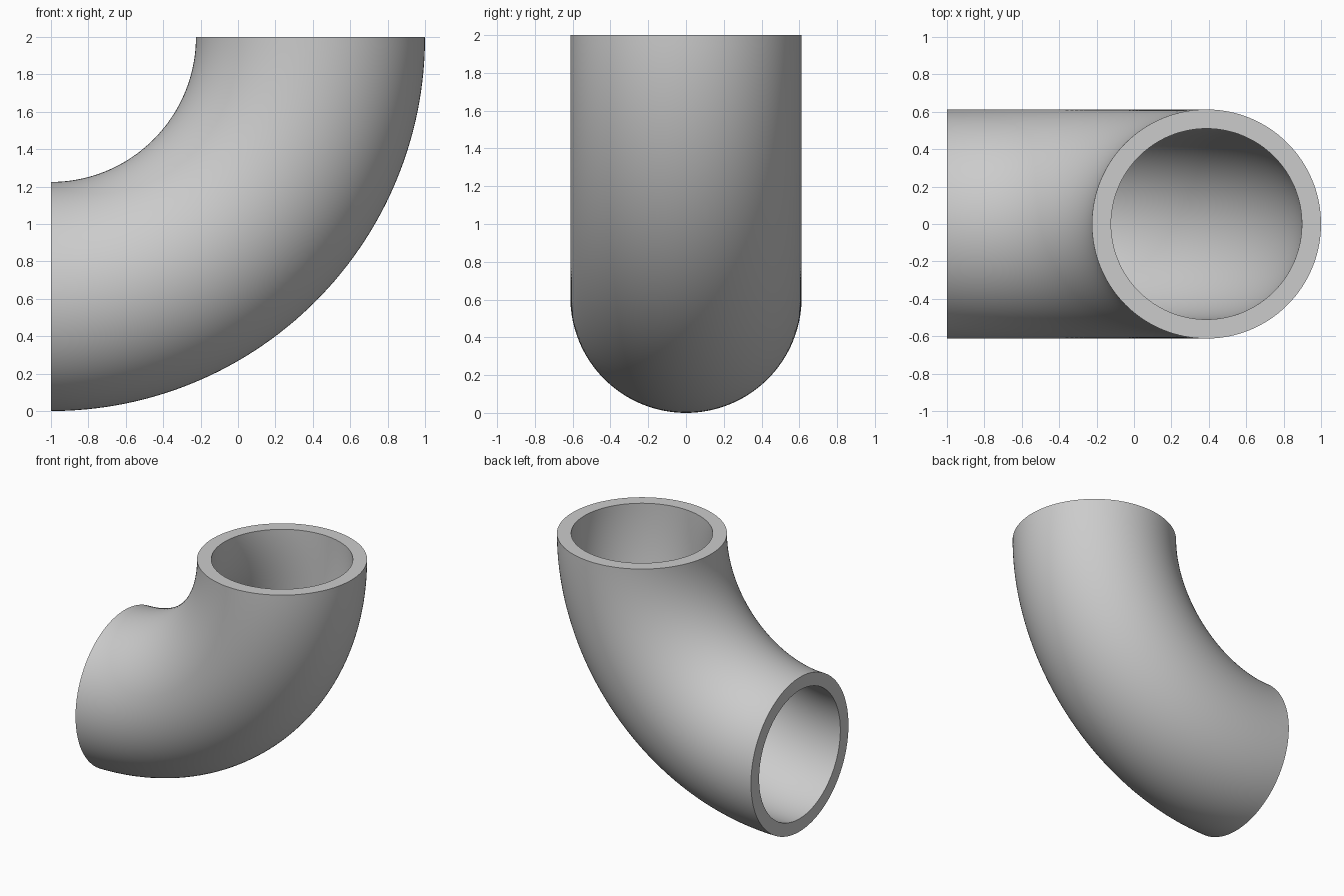
import bpy
import bmesh
from math import cos, sin, pi, radians

if "Cube" in bpy.data.objects:
    bpy.data.objects.remove(bpy.data.objects["Cube"], do_unlink=True)

BEND_R = 1.3875     # centreline radius of the bend
OUTER_R = 0.6125
INNER_R = 0.51
SIDES = 128         # around the pipe
STEPS = 64          # along the quarter turn

# Material
grey = bpy.data.materials.new("plain grey")
grey.use_nodes = True
colour = (0.6, 0.6, 0.6, 1)
grey.diffuse_color = colour
grey.node_tree.nodes["Principled BSDF"].inputs["Base Color"].default_value = colour

bm = bmesh.new()


def ring(radius, turn):
    """Circle of vertices at one angle of the bend, which pivots at (-1, 0, 2)."""
    verts = []
    for i in range(SIDES):
        a = 2 * pi * i / SIDES
        reach = BEND_R + radius * cos(a)
        verts.append(bm.verts.new((-1 + reach * cos(turn), radius * sin(a), 2 - reach * sin(turn))))
    return verts


def join(first, second):
    for i in range(SIDES):
        j = (i + 1) % SIDES
        bm.faces.new((first[i], first[j], second[j], second[i]))


# Outer wall and bore, swept through a quarter turn
turns = [pi / 2 * s / STEPS for s in range(STEPS + 1)]
outer = [ring(OUTER_R, t) for t in turns]
bore = [ring(INNER_R, t) for t in turns]
for wall in (outer, bore):
    for first, second in zip(wall, wall[1:]):
        join(first, second)

# Flat rims at both ends
join(outer[0], bore[0])
join(outer[-1], bore[-1])
bmesh.ops.recalc_face_normals(bm, faces=bm.faces)

mesh = bpy.data.meshes.new("pipe_elbow")
bm.to_mesh(mesh)
bm.free()
mesh.materials.append(grey)
elbow = bpy.data.objects.new("pipe_elbow", mesh)
bpy.context.collection.objects.link(elbow)

# Smooth walls with crisp rims
bpy.ops.object.select_all(action="DESELECT")
elbow.select_set(True)
bpy.context.view_layer.objects.active = elbow
bpy.ops.object.shade_smooth_by_angle(angle=radians(30))
